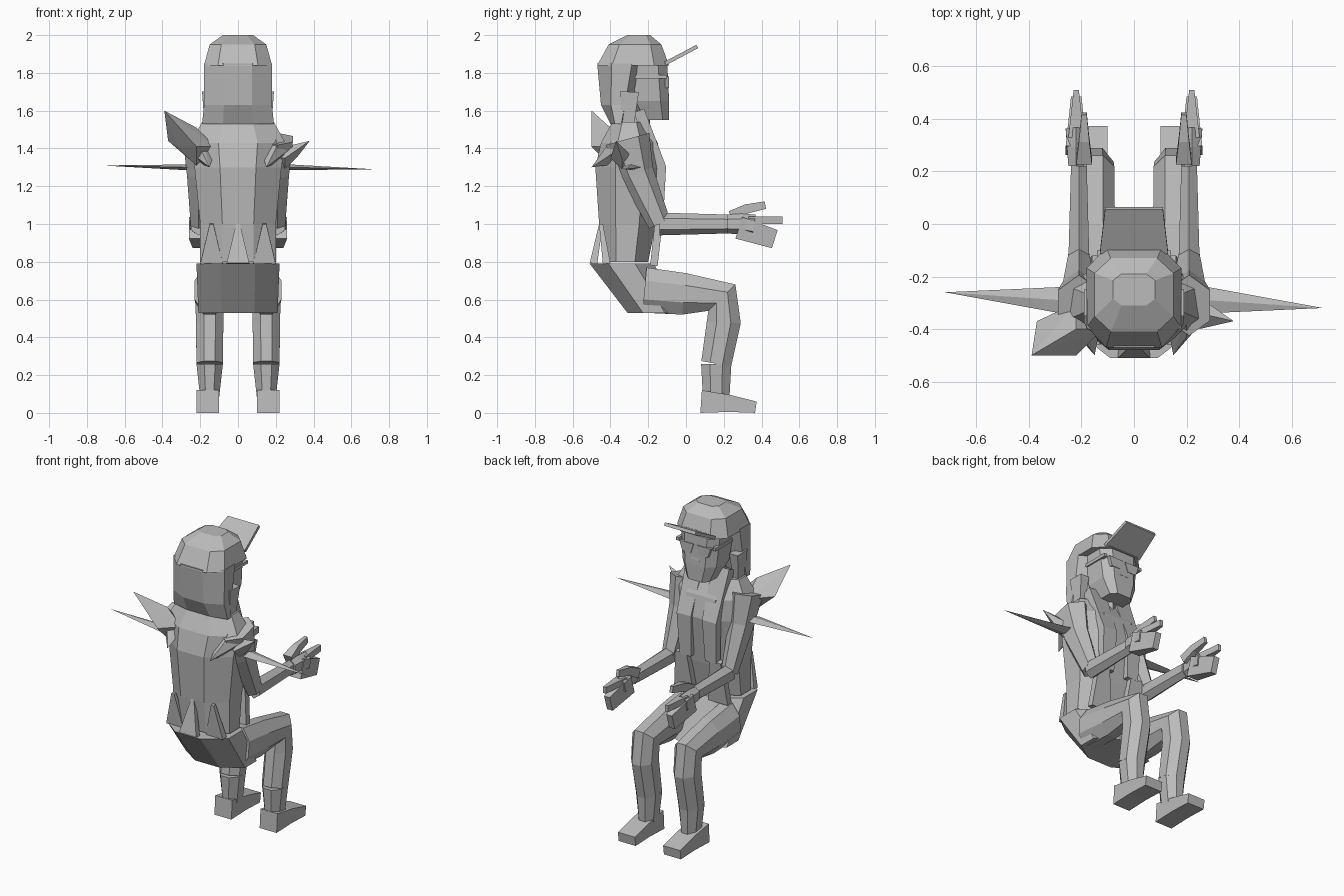
import bpy, bmesh, math
from mathutils import Vector

if "Cube" in bpy.data.objects:
    bpy.data.objects.remove(bpy.data.objects["Cube"], do_unlink=True)

GREY = (0.5, 0.5, 0.5, 1)
grey = bpy.data.materials.new("plain grey")
grey.use_nodes = True
grey.diffuse_color = GREY
grey.node_tree.nodes["Principled BSDF"].inputs["Base Color"].default_value = GREY


def finish(name, bm, mirror):
    bmesh.ops.recalc_face_normals(bm, faces=bm.faces)
    mesh = bpy.data.meshes.new(name)
    bm.to_mesh(mesh)
    bm.free()
    mesh.materials.append(grey)
    part = bpy.data.objects.new(name, mesh)
    bpy.context.collection.objects.link(part)
    if mirror:
        part.modifiers.new("mirror", "MIRROR")


def ring(y, z, wide, deep, x=0, across=(1, 0)):
    """A cross-section: centre, half sizes and the direction of its depth."""
    return Vector((x, y, z)), Vector((wide, 0, 0)), Vector((0, *across)) * deep


def squash(value, power):
    return math.copysign(abs(value) ** power, value)


def loft(name, rings, sides=8, mirror=False, power=1):
    """Skin a chain of faceted cross-sections; a low power makes them boxy."""
    angles = [(i + 0.5) * math.tau / sides for i in range(sides)]
    across = [squash(math.cos(a), power) for a in angles]
    along = [squash(math.sin(a), power) for a in angles]
    bm = bmesh.new()
    loops = []
    for centre, side, depth in rings:
        loops.append([bm.verts.new(centre + side * u / max(across) + depth * v / max(along))
                      for u, v in zip(across, along)])
    for low, high in zip(loops, loops[1:]):
        for i in range(sides):
            bm.faces.new((low[i - 1], low[i], high[i], high[i - 1]))
    bm.faces.new(loops[0])
    bm.faces.new(loops[-1])
    finish(name, bm, mirror)


def limb(name, joints, wide, deep, x=0, sides=8):
    """A tapering tube through (y, z) joints; off-centre tubes come in pairs."""
    points = [Vector(j) for j in joints]
    last = len(points) - 1
    rings = []
    for i, point in enumerate(points):
        before, after = points[max(i - 1, 0)], points[min(i + 1, last)]
        along = (point - before).normalized() + (after - point).normalized()
        along.normalize()
        taper = i / last
        rings.append(ring(point.x, point.y,
                          wide[0] + (wide[1] - wide[0]) * taper,
                          deep[0] + (deep[1] - deep[0]) * taper,
                          x, (-along.y, along.x)))
    loft(name, rings, sides, mirror=x != 0)


def shard(name, tips, root, spread, mirror=False, flat=1):
    """Sharp points growing out of a small diamond-shaped root."""
    bm = bmesh.new()
    for tip in tips:
        bm.verts.new(tip)
    for axis, scale in enumerate((1, 1, flat)):
        for sign in (-1, 1):
            corner = Vector(root)
            corner[axis] += sign * spread * scale
            bm.verts.new(corner)
    result = bmesh.ops.convex_hull(bm, input=bm.verts)
    loose = {v for v in result["geom_interior"] if isinstance(v, bmesh.types.BMVert)}
    bmesh.ops.delete(bm, geom=list(loose), context="VERTS")
    finish(name, bm, mirror)


# Torso and hips
loft("jacket", [
    ring(y=-.32, z=.8, wide=.2, deep=.12),
    ring(y=-.31, z=1, wide=.2, deep=.15),
    ring(y=-.3, z=1.3, wide=.23, deep=.18),
    ring(y=-.3, z=1.43, wide=.25, deep=.15),
    ring(y=-.3, z=1.54, wide=.19, deep=.09),
])
loft("hips", [
    ring(y=-.17, z=.53, wide=.21, deep=.14),
    ring(y=-.34, z=.79, wide=.22, deep=.17),
])
loft("neck", [ring(y=-.27, z=z, wide=.08, deep=.08) for z in (1.4, 1.6)], sides=6)

# Jacket hem flaps and lapels
for label, x in (("middle", 0), ("side", .14)):
    limb(f"{label}_back_flap", [(-.45, 1), (-.49 + x / 2, .79)],
         wide=(.01, .06), deep=(.01, .02), x=x, sides=4)
limb("front_flap", [(-.14, 1.05), (-.17, .78)], wide=(.04, .07), deep=(.02, .02), x=.12, sides=4)
limb("lapel", [(-.25, 1.6), (-.13, 1.3), (-.14, 1.04)], wide=(.06, .04), deep=(.03, .02),
     x=.09, sides=4)

# Head, hair and cap
loft("face", [
    ring(y=-.17, z=1.55, wide=.08, deep=.08),
    ring(y=-.2, z=1.65, wide=.12, deep=.11),
    ring(y=-.22, z=1.87, wide=.14, deep=.12),
], power=.6)
limb("nose", [(-.11, 1.76), (-.1, 1.68)], wide=(.01, .03), deep=(.01, .01), sides=4)
loft("hair", [
    ring(y=-.36, z=1.53, wide=.19, deep=.04),
    ring(y=-.36, z=1.63, wide=.18, deep=.09),
    ring(y=-.34, z=1.85, wide=.18, deep=.13),
])
limb("hair_lock", [(-.3, 1.7), (-.31, 1.42)], wide=(.03, .01), deep=(.05, .02), x=.16, sides=4)
loft("cap", [
    ring(y=-.28, z=1.84, wide=.18, deep=.19),
    ring(y=-.27, z=1.95, wide=.15, deep=.14),
    ring(y=-.25, z=2, wide=.08, deep=.06),
], power=.6)
limb("cap_brim", [(-.11, 1.85), (.06, 1.94)], wide=(.13, .11), deep=(.01, .01), sides=4)

# Glasses
limb("lens", [(-.1, 1.78), (-.1, 1.72)], wide=(.05, .03), deep=(.01, .01), x=.06, sides=4)
limb("glasses_arm", [(-.27, 1.78), (-.1, 1.78)], wide=(.01, .01), deep=(.01, .01), x=.13, sides=4)

# Legs and shoes
shin = (.16, .26)
limb("leg", [(-.22, .65), (-.01, .63), (.19, .61), (.2, .48), shin],
     wide=(.08, .07), deep=(.12, .08), x=.15)
limb("cuff", [shin, (.16, .08)], wide=(.07, .05), deep=(.08, .07), x=.15)
limb("shoe", [(.08, .06), (.23, .05), (.37, .03)], wide=(.06, .06), deep=(.06, .03), x=.16, sides=4)

# Arms and hands
elbow, wrist = (-.14, 1), (.22, 1)
limb("sleeve", [(-.31, 1.45), (-.26, 1.27), elbow], wide=(.08, .04), deep=(.12, .06), x=.21, sides=6)
limb("forearm", [elbow, wrist], wide=(.04, .03), deep=(.06, .05), x=.21, sides=6)
limb("palm", [wrist, (.29, 1), (.36, .99)], wide=(.03, .04), deep=(.05, .06), x=.22, sides=6)
limb("thumb", [(.24, 1.04), (.32, 1.08), (.42, 1.1)], wide=(.03, .01), deep=(.03, .02), x=.19, sides=4)
limb("pointing_finger", [(.33, 1.02), (.51, 1.02)], wide=(.03, .01), deep=(.02, .02), x=.22, sides=4)
limb("lower_fingers", [(.28, .98), (.47, .92)], wide=(.04, .02), deep=(.06, .05), x=.22, sides=4)

# Long thin shoulder spikes
for label, side in (("left", 1), ("right", -1)):
    shard(f"{label}_long_spike", [(side * .72, -.29 - side * .03, 1.3 - side * .01)],
          root=(side * .28, -.29, 1.3), spread=.05, flat=.3)

# Broken shoulder shards
shard("right_shard", [(-.39, -.5, 1.6), (-.37, -.37, 1.44)], root=(-.22, -.4, 1.41), spread=.1)
shard("left_shard", [(.38, -.37, 1.44)], root=(.25, -.34, 1.35), spread=.06)
shard("low_shards", [(.15, -.5, 1.3)], root=(.2, -.35, 1.4), spread=.08, mirror=True)
